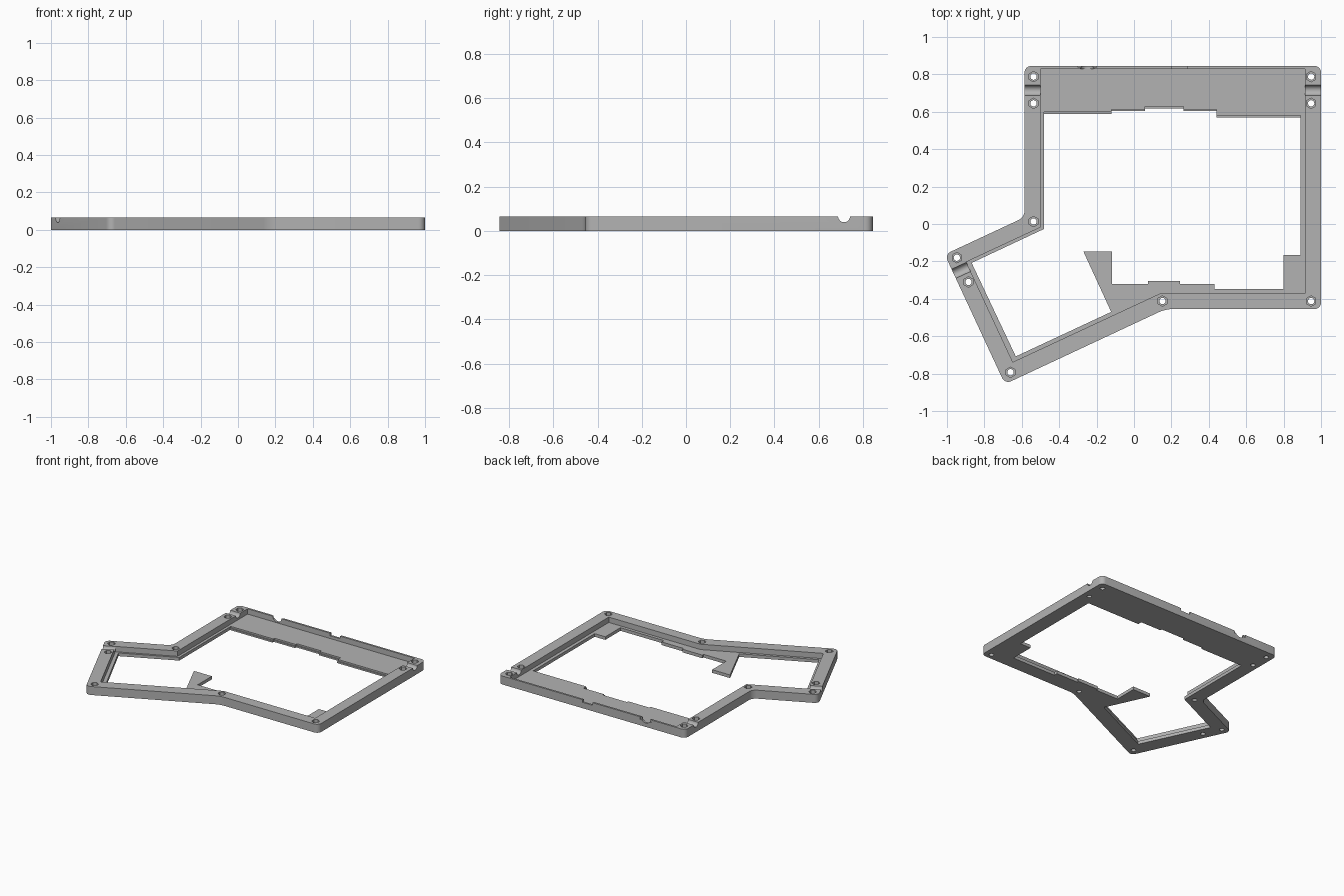
import bpy, bmesh, math
from mathutils import Matrix

old = bpy.data.objects.get("Cube")
if old:
    bpy.data.objects.remove(old, do_unlink=True)

HEIGHT, FLOOR, TILT = 0.065, 0.024, math.radians(25)

grey = bpy.data.materials.new("plain_grey")
grey.use_nodes = True
grey.diffuse_color = (0.45, 0.45, 0.45, 1)
grey.node_tree.nodes["Principled BSDF"].inputs["Base Color"].default_value = grey.diffuse_color


def make_object(name, bm):
    bmesh.ops.recalc_face_normals(bm, faces=bm.faces)
    mesh = bpy.data.meshes.new(name)
    bm.to_mesh(mesh)
    bm.free()
    mesh.materials.append(grey)
    obj = bpy.data.objects.new(name, mesh)
    bpy.context.collection.objects.link(obj)
    return obj


def prism(name, outline, z0, z1, radius=0):
    """Extrude an outline upwards, optionally rounding its corners."""
    bm = bmesh.new()
    face = bm.faces.new([bm.verts.new((x, y, z0)) for x, y in outline])
    top = bmesh.ops.extrude_face_region(bm, geom=[face])["geom"]
    bmesh.ops.translate(bm, vec=(0, 0, z1 - z0),
                        verts=[v for v in top if isinstance(v, bmesh.types.BMVert)])
    if radius:
        upright = [e for e in bm.edges if abs(e.verts[0].co.z - e.verts[1].co.z) > 0.001]
        bmesh.ops.bevel(bm, geom=upright, offset=radius, segments=6,
                        profile=0.5, affect='EDGES')
    return make_object(name, bm)


def cylinder(name, centre, radius, length, sides, rotation=Matrix()):
    bm = bmesh.new()
    bmesh.ops.create_cone(bm, cap_ends=True, segments=sides, radius1=radius,
                          radius2=radius, depth=length,
                          matrix=Matrix.Translation(centre) @ rotation)
    return make_object(name, bm)


def cut(target, cutter):
    mod = target.modifiers.new("cut", 'BOOLEAN')
    mod.operation, mod.solver, mod.object = 'DIFFERENCE', 'EXACT', cutter
    bpy.context.view_layer.objects.active = target
    bpy.ops.object.modifier_apply(modifier=mod.name)
    bpy.data.objects.remove(cutter, do_unlink=True)


# Outer body with a tilted wing
frame = prism("case_frame", [
    (-0.585, 0.845), (1, 0.845), (1, -0.455), (0.168, -0.455),
    (-0.69, -0.856), (-1.012, -0.163), (-0.585, 0.036)], 0, HEIGHT, 0.035)

# Tray recess above the floor
cut(frame, prism("recess", [
    (-0.5, 0.83), (0.915, 0.83), (0.915, -0.372), (0.138, -0.372),
    (-0.648, -0.738), (-0.897, -0.203), (-0.5, -0.018)], FLOOR, 0.1))

# Stepped opening through the floor
plate_edge = [(-0.48, 0.588), (-0.12, 0.588), (-0.12, 0.603), (0.06, 0.603),
              (0.06, 0.618), (0.265, 0.618), (0.265, 0.603), (0.44, 0.603),
              (0.44, 0.57), (0.89, 0.57)]
cut(frame, prism("opening", plate_edge + [
    (0.89, -0.165), (0.8, -0.165), (0.8, -0.348), (0.43, -0.348),
    (0.43, -0.32), (0.245, -0.32), (0.245, -0.305), (0.075, -0.305),
    (0.075, -0.32), (-0.118, -0.32), (-0.118, -0.148), (-0.27, -0.148),
    (-0.122, -0.47), (-0.632, -0.708), (-0.868, -0.208), (-0.48, -0.026)], -0.1, 0.1))

# Narrow lip along the front of the back plate
cut(frame, prism("lip", [(x, y + 0.01) for x, y in plate_edge]
                 + [(0.89, 0.5), (-0.48, 0.5)], FLOOR / 2, 0.1))

# Screw holes with hexagonal nut pockets
for x, y in [(-0.537, 0.788), (-0.537, 0.645), (0.947, 0.788), (0.947, 0.645),
             (-0.537, 0.013), (-0.947, -0.18), (-0.885, -0.31),
             (-0.66, -0.793), (0.152, -0.412), (0.947, -0.412)]:
    cut(frame, cylinder("screw_hole", (x, y, 0), 0.017, 0.3, 24))
    cut(frame, cylinder("nut_pocket", (x, y, HEIGHT), 0.028, 0.06, 6))

# Rounded channels across the rails
for x, y, angle in [(-0.545, 0.715, 0), (0.96, 0.715, 0), (-0.925, -0.248, TILT)]:
    turn = Matrix.Rotation(angle, 4, 'Z') @ Matrix.Rotation(math.pi / 2, 4, 'Y')
    cut(frame, cylinder("channel", (x, y, HEIGHT + 0.001), 0.027, 0.14, 32, turn))

# Cable notch and shallow slot in the thin back wall
cut(frame, cylinder("cable_notch", (-0.25, 0.845, HEIGHT), 0.036, 0.06, 32,
                    Matrix.Rotation(math.pi / 2, 4, 'X')))
cut(frame, prism("cable_flare", [(-0.3, 0.838), (-0.2, 0.838),
                                 (-0.2, 0.86), (-0.3, 0.86)], 0.045, 0.1))
cut(frame, prism("back_slot", [(0.2, 0.829), (0.285, 0.829),
                               (0.285, 0.86), (0.2, 0.86)], 0.045, 0.1))

bpy.ops.object.select_all(action='DESELECT')
frame.select_set(True)
bpy.context.view_layer.objects.active = frame
bpy.ops.object.shade_smooth_by_angle(angle=math.radians(30))
